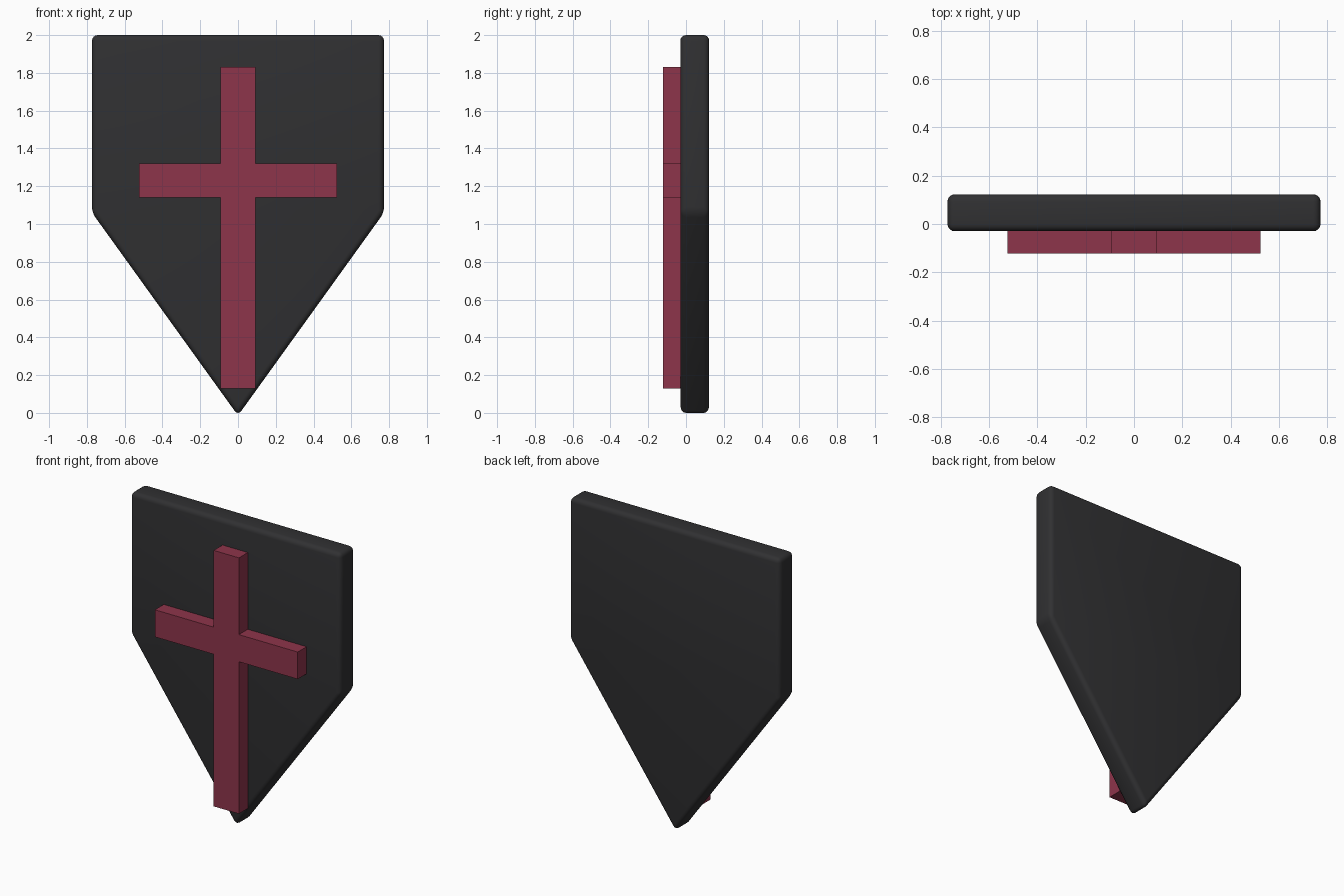
import bpy, bmesh, math

if "Cube" in bpy.data.objects:
    bpy.data.objects.remove(bpy.data.objects["Cube"])


def extruded(name, outline, y0, y1, color, bevel=0.0):
    """Extrude an x/z outline from y0 to y1, optionally rounding all edges."""
    bm = bmesh.new()
    face = bm.faces.new([bm.verts.new((x, y0, z)) for x, z in outline])
    ext = bmesh.ops.extrude_face_region(bm, geom=[face], use_keep_orig=True)
    moved = [g for g in ext["geom"] if isinstance(g, bmesh.types.BMVert)]
    bmesh.ops.translate(bm, verts=moved, vec=(0, y1 - y0, 0))
    bmesh.ops.recalc_face_normals(bm, faces=bm.faces[:])
    if bevel:
        bmesh.ops.bevel(bm, geom=bm.edges[:], offset=bevel, offset_type='OFFSET',
                        segments=4, profile=0.5, affect='EDGES', clamp_overlap=True)
    mesh = bpy.data.meshes.new(name)
    bm.to_mesh(mesh)
    bm.free()
    mat = bpy.data.materials.new(name + "_color")
    mat.diffuse_color = color
    mat.use_nodes = True
    mat.node_tree.nodes["Principled BSDF"].inputs["Base Color"].default_value = mat.diffuse_color
    mesh.materials.append(mat)
    obj = bpy.data.objects.new(name, mesh)
    bpy.context.collection.objects.link(obj)
    return obj


def mirrored(half):
    """Close a right-hand half outline by mirroring it across x = 0."""
    return half + [(-x, z) for x, z in reversed(half) if x > 0]


# Shield body: pointed plate with rounded edges
shield = extruded("shield_plate",
                  mirrored([(0, -0.014), (0.773, 1.06), (0.773, 2.0)]),
                  -0.03, 0.123, (0.03, 0.03, 0.032, 1), bevel=0.03)
bpy.context.view_layer.objects.active = shield
shield.select_set(True)
bpy.ops.object.shade_smooth_by_angle(angle=math.radians(35))

# Raised cross on the front
w, arm = 0.093, 0.525
extruded("raised_cross",
         mirrored([(w, 0.13), (w, 1.14), (arm, 1.14), (arm, 1.32), (w, 1.32), (w, 1.83)]),
         -0.123, -0.029, (0.27, 0.035, 0.07, 1))
